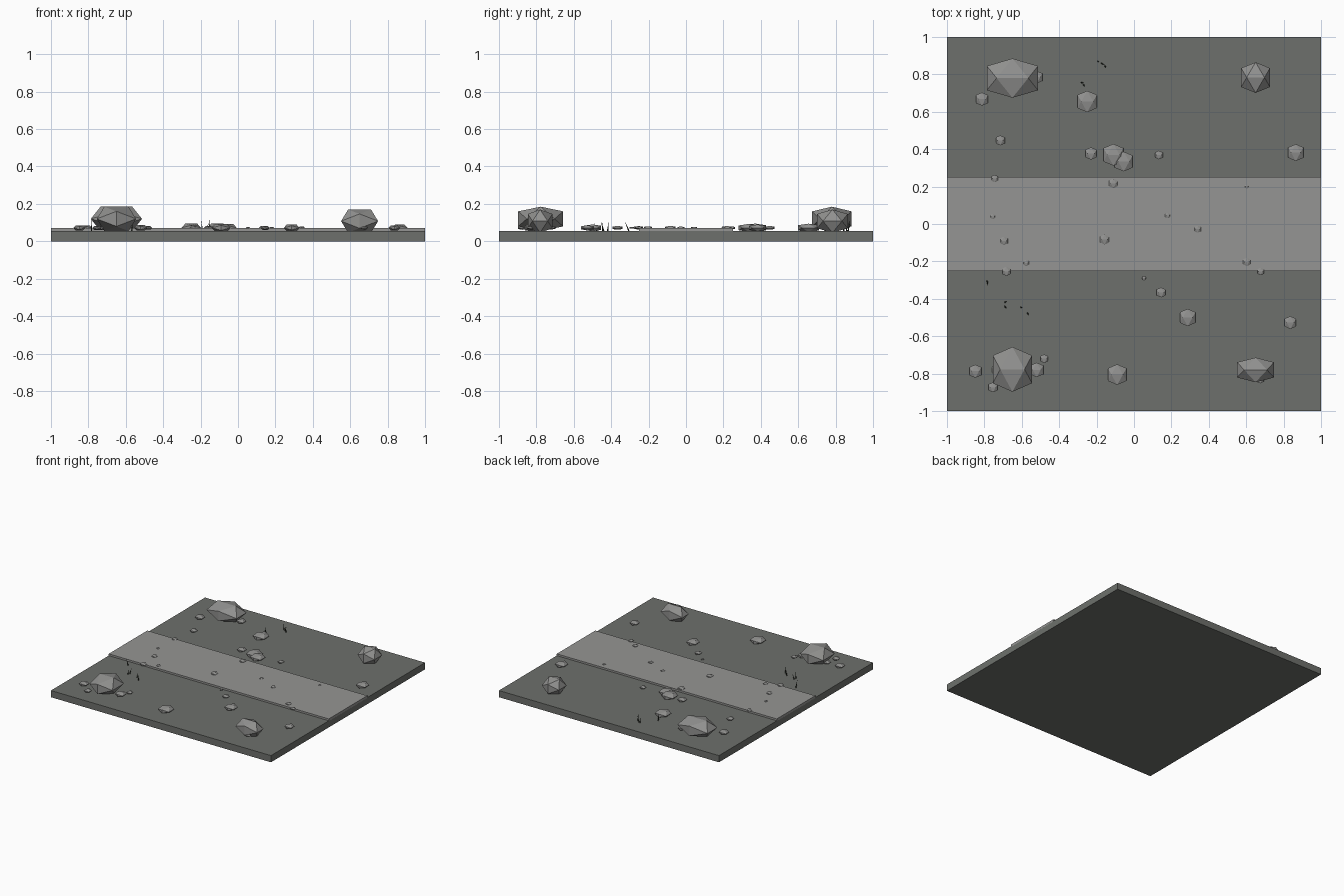
import bpy, bmesh, math
from mathutils import Vector


def material(name, rgb):
    m = bpy.data.materials.new(name)
    m.diffuse_color = (*rgb, 1)
    return m


GROUND = material("dark grey ground", (0.155, 0.163, 0.150))
PATH = material("light grey path", (0.300, 0.300, 0.292))
ROCK = material("grey rock", (0.285, 0.285, 0.278))
GRASS = material("dark grass", (0.045, 0.055, 0.040))


def finish(bm, name, mat):
    bmesh.ops.recalc_face_normals(bm, faces=bm.faces[:])
    me = bpy.data.meshes.new(name)
    bm.to_mesh(me)
    bm.free()
    me.materials.append(mat)
    ob = bpy.data.objects.new(name, me)
    bpy.context.collection.objects.link(ob)
    return ob


def box(name, x, y, z0, z1, mat):
    bm = bmesh.new()
    bmesh.ops.create_cube(bm, size=1)
    for v in bm.verts:
        v.co = Vector((v.co.x * 2 * x, v.co.y * 2 * y, z0 + (v.co.z + 0.5) * (z1 - z0)))
    return finish(bm, name, mat)


def rock(name, centre, half):
    """Twenty-sided rock with a ridge along x on top."""
    k = 2 / (1 + math.sqrt(5))
    pts = []
    for s in (-1, 1):
        for t in (-1, 1):
            pts += [(s * k, 0, t), (0, s, t * k), (s, t * k, 0)]
    bm = bmesh.new()
    for p in pts:
        bm.verts.new([c + h * q for c, h, q in zip(centre, half, p)])
    bmesh.ops.convex_hull(bm, input=bm.verts[:])
    return finish(bm, name, ROCK)


# Ground slab and raised path
box("ground", 1, 1, 0, 0.055, GROUND)
box("path", 1, 0.25, 0.05, 0.07, PATH)

# Corner boulders
rock("boulder_back_left", (-0.65, 0.78, 0.12), (0.137, 0.105, 0.065))
rock("boulder_front_left", (-0.65, -0.777, 0.12), (0.105, 0.12, 0.065))
rock("boulder_back_right", (0.65, 0.783, 0.108), (0.077, 0.082, 0.062))
rock("boulder_front_right", (0.65, -0.78, 0.108), (0.099, 0.066, 0.062))

# Flat stones: x, y, half width
stones = [
    (-0.25, 0.655, 0.052), (-0.11, 0.37, 0.053), (-0.055, 0.334, 0.048),
    (0.865, 0.382, 0.041), (0.287, -0.5, 0.042), (-0.09, -0.805, 0.05),
    (-0.52, -0.78, 0.035), (-0.848, -0.787, 0.032), (0.836, -0.527, 0.031),
    (-0.813, 0.668, 0.032), (-0.23, 0.377, 0.03), (-0.52, 0.785, 0.03),
    (-0.715, 0.447, 0.024), (0.133, 0.369, 0.021), (0.145, -0.366, 0.024),
    (-0.48, -0.72, 0.021), (-0.754, -0.873, 0.024), (0.674, -0.83, 0.02),
    (-0.735, -0.78, 0.025),
]
# Pebbles on and beside the path
pebbles = [
    (-0.745, 0.243, 0.018), (-0.11, 0.217, 0.023), (0.603, 0.2, 0.01),
    (-0.755, 0.04, 0.012), (0.18, 0.045, 0.013), (0.34, -0.028, 0.017),
    (-0.695, -0.09, 0.02), (-0.157, -0.083, 0.024), (-0.577, -0.208, 0.015),
    (-0.682, -0.253, 0.022), (0.603, -0.203, 0.02), (0.677, -0.254, 0.018),
    (0.053, -0.29, 0.011),
]
for label, group in (("stone", stones), ("pebble", pebbles)):
    for i, (x, y, r) in enumerate(group):
        rock(f"{label}_{i + 1}", (x, y, 0.072), (r, r * 1.1, r * 0.43))


def blade(name, x, y, dx, dy, h):
    """Thin leaning grass blade with a triangular foot."""
    bm = bmesh.new()
    foot = [bm.verts.new((x + 0.005 * math.cos(a), y + 0.005 * math.sin(a), 0.053))
            for a in (0, 2.094, 4.189)]
    tip = bm.verts.new((x + dx, y + dy, 0.055 + h))
    bm.faces.new(foot)
    for i in range(3):
        bm.faces.new((foot[i], foot[(i + 1) % 3], tip))
    return finish(bm, name, GRASS)


# Grass blades: foot x, y, lean x, y, height
blades = [
    (-0.19, 0.868, -0.008, 0.006, 0.06), (-0.175, 0.86, 0.02, -0.01, 0.045),
    (-0.155, 0.845, 0.004, -0.012, 0.06), (-0.275, 0.755, -0.012, 0.005, 0.045),
    (-0.27, 0.745, 0.006, -0.01, 0.04), (-0.785, -0.305, 0.003, -0.025, 0.06),
    (-0.69, -0.42, 0.012, 0.008, 0.05), (-0.69, -0.44, 0.01, -0.015, 0.055),
    (-0.605, -0.445, 0.012, -0.004, 0.05), (-0.57, -0.475, 0.006, -0.015, 0.045),
]
for i, b in enumerate(blades):
    blade(f"grass_blade_{i + 1}", *b)
